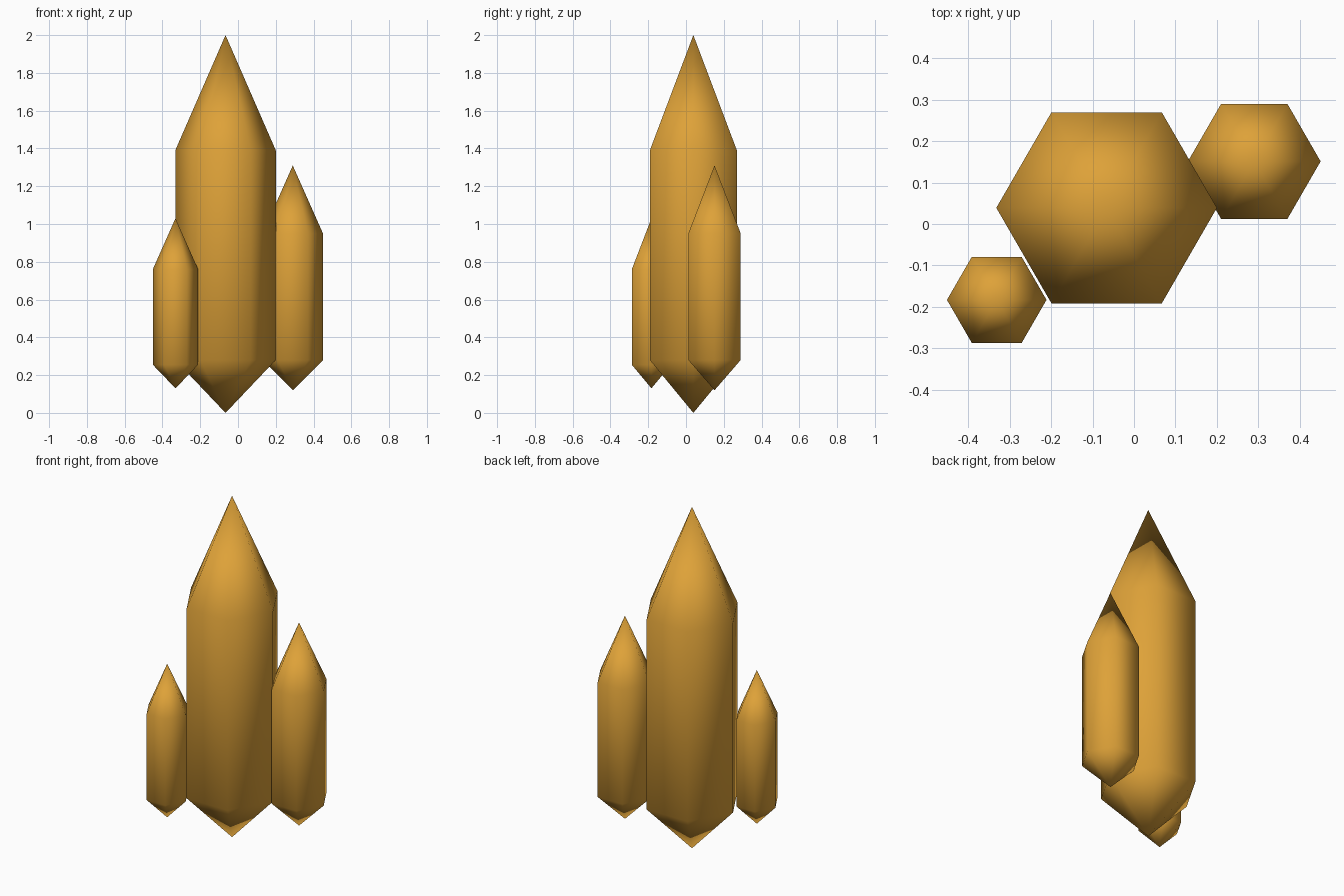
import bpy
import bmesh
import math

if "Cube" in bpy.data.objects:
    bpy.data.objects.remove(bpy.data.objects["Cube"])

amber = bpy.data.materials.new("amber crystal")
amber.diffuse_color = (0.73, 0.36, 0.04, 1.0)
amber.use_nodes = True
amber.node_tree.nodes["Principled BSDF"].inputs["Base Color"].default_value = amber.diffuse_color


def crystal(name, x, y, radius, bottom, low, high, top):
    """Six-sided prism pointed at both ends, smooth shaded."""
    bm = bmesh.new()
    rings = []
    for z in (low, high):
        rings.append([bm.verts.new((radius * math.cos(i * math.pi / 3),
                                    radius * math.sin(i * math.pi / 3),
                                    z)) for i in range(6)])
    foot = bm.verts.new((0, 0, bottom))
    tip = bm.verts.new((0, 0, top))
    a, b = rings
    for i in range(6):
        j = (i + 1) % 6
        bm.faces.new((a[i], a[j], b[j], b[i]))   # side
        bm.faces.new((b[i], b[j], tip))          # upper point
        bm.faces.new((a[j], a[i], foot))         # lower point
    for face in bm.faces:
        face.smooth = True
    mesh = bpy.data.meshes.new(name)
    bm.to_mesh(mesh)
    bm.free()
    mesh.materials.append(amber)
    obj = bpy.data.objects.new(name, mesh)
    obj.location = (x, y, 0)
    bpy.context.collection.objects.link(obj)


# Cluster of three crystals
crystal("large_crystal", -0.066, 0.039, 0.266, 0.0, 0.28, 1.39, 2.0)
crystal("medium_crystal", 0.29, 0.151, 0.16, 0.12, 0.28, 0.95, 1.31)
crystal("small_crystal", -0.331, -0.183, 0.12, 0.13, 0.255, 0.76, 1.03)
